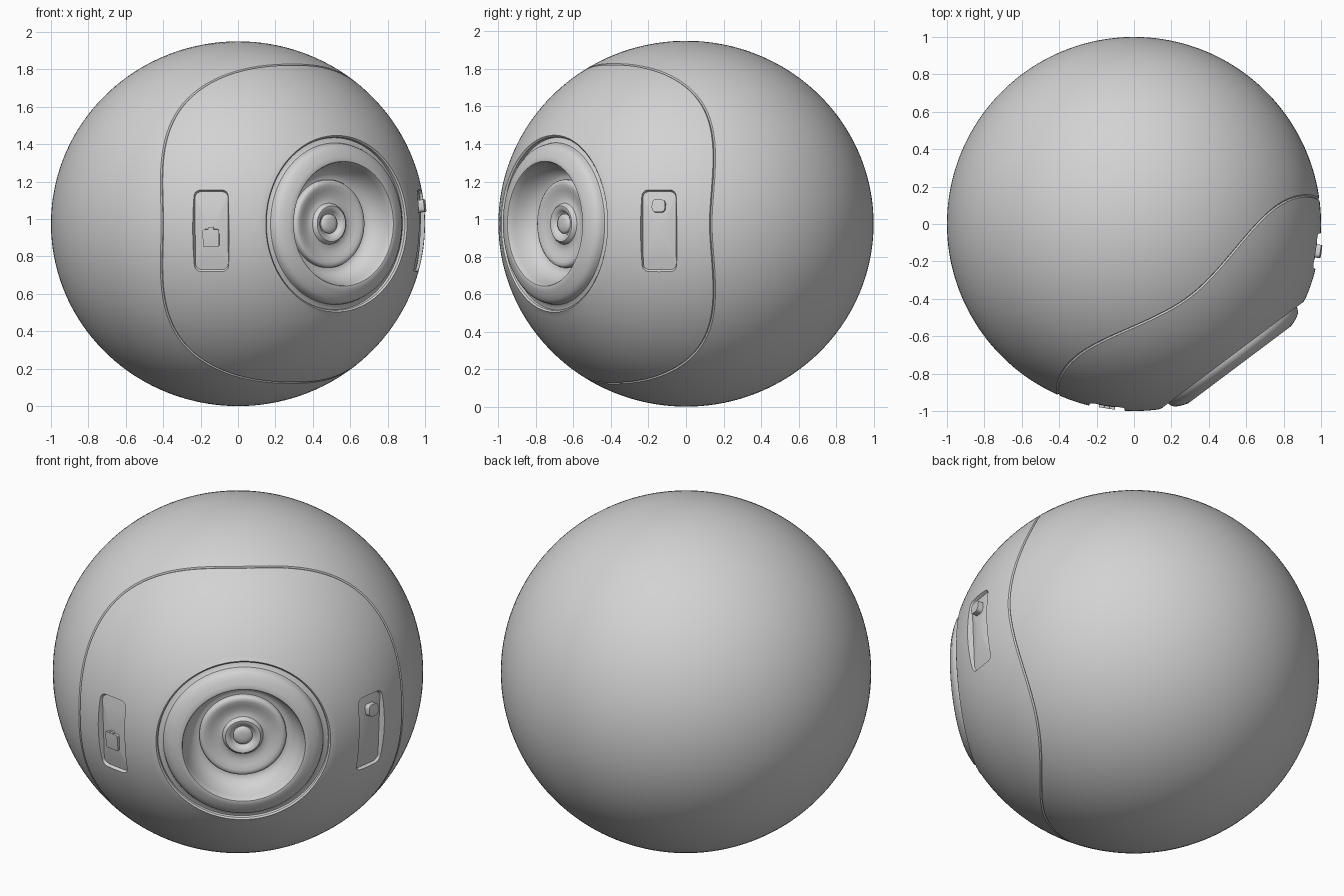
import bpy, bmesh, math
from mathutils import Vector

if "Cube" in bpy.data.objects:
    bpy.data.objects.remove(bpy.data.objects["Cube"])

CZ = 0.975                      # centre height and vertical half-size
AZ = math.radians(-53.13)       # heading of the lens
A = Vector((math.cos(AZ), math.sin(AZ), 0))
L = Vector((-math.sin(AZ), math.cos(AZ), 0))
Z = Vector((0, 0, 1))
N = 144

grey = bpy.data.materials.new("light_grey")
grey.diffuse_color = (0.65, 0.65, 0.65, 1)
grey.use_nodes = True
grey.node_tree.nodes["Principled BSDF"].inputs["Base Color"].default_value = grey.diffuse_color


def squash(p):
    return Vector((p.x, p.y, p.z * CZ + CZ))


def finish(name, bm):
    bmesh.ops.recalc_face_normals(bm, faces=bm.faces[:])
    me = bpy.data.meshes.new(name)
    bm.to_mesh(me)
    bm.free()
    ob = bpy.data.objects.new(name, me)
    bpy.context.collection.objects.link(ob)
    me.materials.append(grey)
    return ob


def smooth(ob, angle=35):
    bpy.ops.object.select_all(action='DESELECT')
    ob.select_set(True)
    bpy.context.view_layer.objects.active = ob
    bpy.ops.object.shade_smooth_by_angle(angle=math.radians(angle))


def skin(bm, rings, start=None, end=None):
    """Join rings of points, with optional centre points closing the ends."""
    vs = [[bm.verts.new(p) for p in r] for r in rings]
    n = len(vs[0])
    for a, b in zip(vs, vs[1:]):
        for i in range(n):
            j = (i + 1) % n
            bm.faces.new((a[i], a[j], b[j], b[i]))
    for ring, c in ((vs[0], start), (vs[-1], end)):
        if c is not None:
            cv = bm.verts.new(c)
            for i in range(n):
                bm.faces.new((ring[i], ring[(i + 1) % n], cv))


def lathe(name, profile):
    """Spin (radius, distance along lens axis) points about the lens axis."""
    base = Vector((0, 0, CZ))
    rings = [[base + A * d + (L * math.cos(t) + Z * math.sin(t)) * r
              for t in (2 * math.pi * i / N for i in range(N))] for r, d in profile]
    bm = bmesh.new()
    skin(bm, rings, base + A * profile[0][1], base + A * profile[-1][1])
    ob = finish(name, bm)
    smooth(ob, 40)
    return ob


def on_shell(phi, t, s=1):
    d = A * math.cos(phi) + (L * math.cos(t) + Z * math.sin(t)) * math.sin(phi)
    return squash(d * s)


def patch(name, heading, u0, z0, w, h, rad, s_in, s_out, k_in=1, k_out=1):
    """Rounded rectangle solid whose inner and outer faces follow the shell."""
    a = math.radians(heading)
    nrm = Vector((math.cos(a), math.sin(a), 0))
    tan = Vector((-math.sin(a), math.cos(a), 0))
    outline = []
    for q, (sx, sy) in enumerate(((1, 1), (-1, 1), (-1, -1), (1, -1))):
        for i in range(7):
            t = math.pi / 2 * (q + i / 6)
            outline.append((sx * (w / 2 - rad) + rad * math.cos(t),
                            sy * (h / 2 - rad) + rad * math.sin(t)))

    def pt(x, y, s):
        u, v = u0 + x, (z0 - CZ + y) / CZ
        return squash((tan * u + Z * v + nrm * math.sqrt(1 - u * u - v * v)) * s)

    steps = [(f * k_in, s_in) for f in (0.25, 0.5, 0.75, 1)]
    steps += [(f * k_out, s_out) for f in (1, 0.75, 0.5, 0.25)]
    bm = bmesh.new()
    skin(bm, [[pt(x * f, y * f, s) for x, y in outline] for f, s in steps],
         pt(0, 0, s_in), pt(0, 0, s_out))
    return finish(name, bm)


# Round shell with a lens socket and a thin squarish seam around the front panel
rings = []
thetas = [2 * math.pi * i / N for i in range(N)]
for r, d in ((0.46, 0.70), (0.46, 0.860), (0.463, 0.870), (0.472, 0.877)):
    rings.append([Vector((0, 0, CZ)) + A * d + (L * math.cos(t) + Z * math.sin(t)) * r
                  for t in thetas])


def seam(t):
    n = 2.4
    k = (abs(math.cos(t)) ** n + abs(math.sin(t)) ** n) ** (-1 / n)
    return math.asin(0.872 * k)


phi0 = math.asin(0.49)
for i in range(25):
    rings.append([on_shell(phi0 + (seam(t) - 0.007 - phi0) * i / 24, t) for t in thetas])
rings.append([on_shell(seam(t), t, 0.993) for t in thetas])
for i in range(60):
    rings.append([on_shell(seam(t) + 0.007 + (math.pi - seam(t) - 0.007) * i / 60, t)
                  for t in thetas])
bm = bmesh.new()
skin(bm, rings, Vector((0, 0, CZ)) + A * 0.70, on_shell(math.pi, 0))
body = finish("round_shell", bm)

# Shallow recesses either side of the lens
LEFT, RIGHT = -98.4, -8.4
for heading in (LEFT, RIGHT):
    cutter = patch("recess_cutter", heading, 0, 0.9375, 0.19, 0.445, 0.035,
                   0.985, 1.03, 0.95, 1.03)
    cutter.hide_render = True
    mod = body.modifiers.new("recess", 'BOOLEAN')
    mod.operation = 'DIFFERENCE'
    mod.solver = 'EXACT'
    mod.object = cutter
    bpy.ops.object.select_all(action='DESELECT')
    bpy.context.view_layer.objects.active = body
    body.select_set(True)
    bpy.ops.object.modifier_apply(modifier=mod.name)
    bpy.data.objects.remove(cutter)
smooth(body, 35)

# Buttons in the recesses
for ob in (patch("left_button", LEFT, 0, 0.897, 0.088, 0.096, 0.01, 0.96, 0.998),
           patch("left_button_tab", LEFT, 0, 0.945, 0.03, 0.026, 0.008, 0.96, 0.996),
           patch("right_button", RIGHT, 0, 1.07, 0.074, 0.07, 0.022, 0.96, 1.016, 1, 0.94)):
    smooth(ob, 30)

# Raised rim around the lens
lathe("lens_rim", [(0.44, 0.72), (0.462, 0.852), (0.445, 0.856), (0.432, 0.866),
                   (0.428, 0.885), (0.422, 0.900), (0.408, 0.914), (0.385, 0.926),
                   (0.36, 0.936), (0.342, 0.941), (0.333, 0.940), (0.329, 0.934),
                   (0.322, 0.90), (0.31, 0.86), (0.293, 0.825), (0.27, 0.80),
                   (0.25, 0.79), (0.225, 0.79)])

# Stepped lens inside the bowl
lathe("lens", [(0.235, 0.76), (0.235, 0.808), (0.231, 0.818), (0.222, 0.824),
               (0.205, 0.824), (0.18, 0.815), (0.15, 0.807), (0.125, 0.805),
               (0.11, 0.81), (0.103, 0.825), (0.095, 0.833), (0.08, 0.832),
               (0.068, 0.822), (0.058, 0.808), (0.055, 0.806)])
lathe("lens_centre", [(0.052, 0.78), (0.052, 0.815), (0.047, 0.822), (0.03, 0.827),
                      (0.015, 0.829)])
